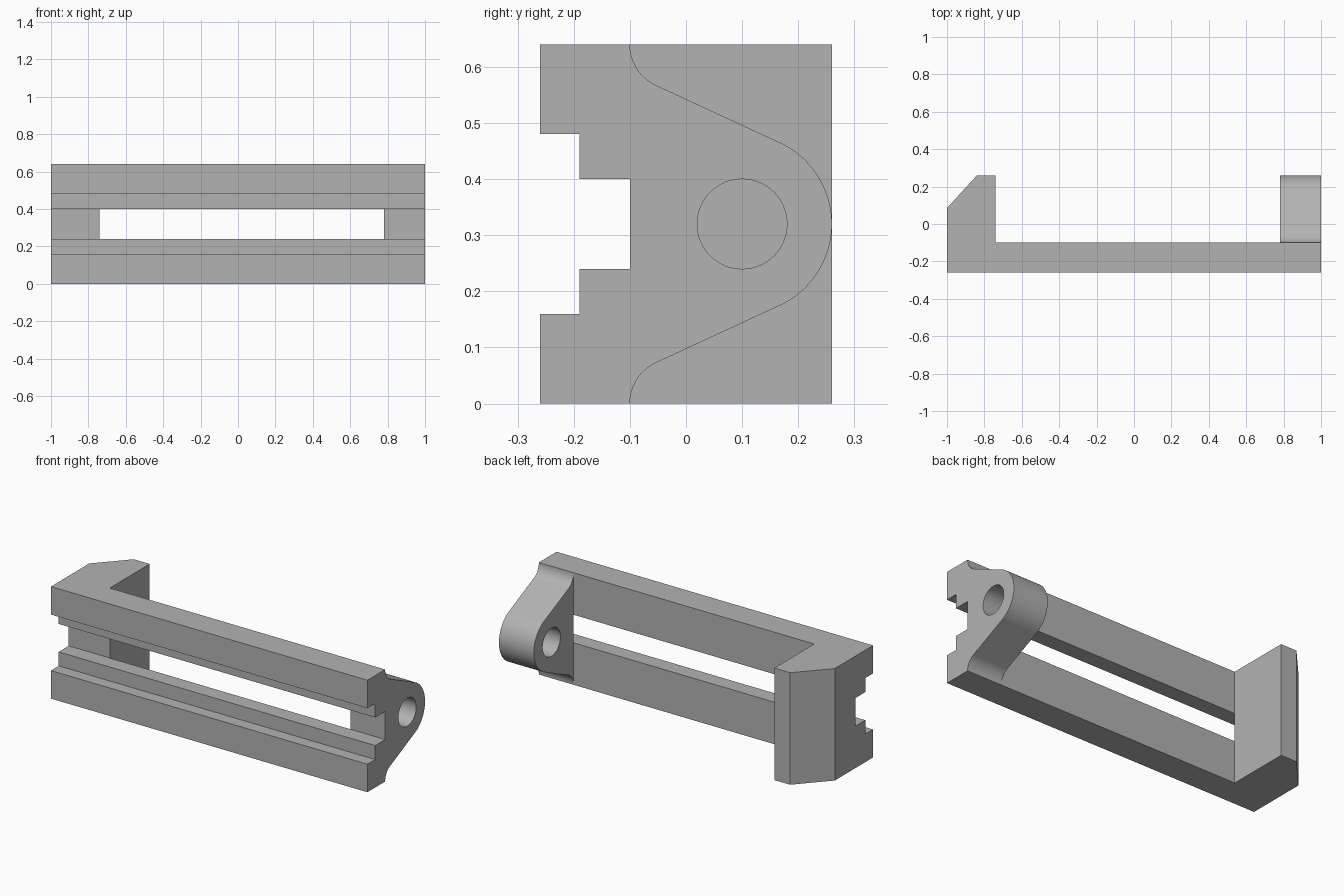
import bpy, bmesh
from math import sin, cos, pi, hypot, acos, atan2, radians
from mathutils import Vector

cube = bpy.data.objects.get("Cube")
if cube:
    bpy.data.objects.remove(cube, do_unlink=True)

grey = bpy.data.materials.new("plain grey")
grey.use_nodes = True
colour = (0.45, 0.45, 0.45, 1)
grey.diffuse_color = colour
grey.node_tree.nodes["Principled BSDF"].inputs["Base Color"].default_value = colour

HEIGHT = 0.64
MID = HEIGHT / 2
BACK = -0.10          # rear face of the rails


def prism(name, points, offset):
    """Extrude a closed outline of 3D points along an offset."""
    bm = bmesh.new()
    face = bm.faces.new([bm.verts.new(p) for p in points])
    extruded = bmesh.ops.extrude_face_region(bm, geom=[face])["geom"]
    moved = [v for v in extruded if isinstance(v, bmesh.types.BMVert)]
    bmesh.ops.translate(bm, verts=moved, vec=Vector(offset))
    bmesh.ops.recalc_face_normals(bm, faces=bm.faces)
    mesh = bpy.data.meshes.new(name)
    bm.to_mesh(mesh)
    bm.free()
    mesh.materials.append(grey)
    obj = bpy.data.objects.new(name, mesh)
    bpy.context.collection.objects.link(obj)
    return obj


def combine(target, other, operation):
    """Apply a boolean and discard the second object."""
    mod = target.modifiers.new(operation, "BOOLEAN")
    mod.operation = operation
    mod.solver = "EXACT"
    mod.object = other
    bpy.context.view_layer.objects.active = target
    bpy.ops.object.modifier_apply(modifier=mod.name)
    bpy.data.objects.remove(other, do_unlink=True)


def arc(cy, cz, r, start, end, steps):
    return [(cy + r * cos(start + (end - start) * i / steps),
             cz + r * sin(start + (end - start) * i / steps))
            for i in range(steps + 1)]


def flip(profile):
    return [(y, HEIGHT - z) for y, z in profile]


# Stepped rails, mirrored about mid height
rail = [(-0.26, 0), (BACK, 0), (BACK, 0.24), (-0.19, 0.24), (-0.19, 0.16), (-0.26, 0.16)]
lower_rail, upper_rail = [
    prism(name, [(-1, y, z) for y, z in profile], (2, 0, 0))
    for name, profile in (("lower_rail", rail), ("upper_rail", flip(rail)))]

# Chamfered end block
plan = [(-1, BACK), (-1, 0.085), (-0.84, 0.26), (-0.74, 0.26), (-0.74, BACK)]
body = prism("clamp_frame", [(x, y, 0) for x, y in plan], (0, 0, HEIGHT))

# Hinge lug: round nose, straight flanks tangent to concave fillets
NOSE_Y, NOSE_R, FILLET_R = 0.10, 0.16, 0.08
dy, dz = NOSE_Y - (BACK + FILLET_R), MID
tilt = acos((NOSE_R + FILLET_R) / hypot(dy, dz)) - atan2(dy, dz)
normal = pi / 2 - tilt
fillet = arc(BACK + FILLET_R, HEIGHT, FILLET_R, pi, pi + normal, 16)
nose = arc(NOSE_Y, MID, NOSE_R, normal, -normal, 48)
outline = fillet + nose + flip(fillet)[::-1]
lug = prism("hinge_lug", [(0.78, y, z) for y, z in outline], (0.22, 0, 0))

# Pin hole through the lug
circle = arc(NOSE_Y, MID, 0.08, 0, 2 * pi, 64)[:-1]
hole = prism("pin_hole_cutter", [(0.7, y, z) for y, z in circle], (0.4, 0, 0))
combine(lug, hole, "DIFFERENCE")

# Join into one solid casting
for part in (lower_rail, upper_rail, lug):
    combine(body, part, "UNION")

bpy.ops.object.select_all(action="DESELECT")
body.select_set(True)
bpy.context.view_layer.objects.active = body
bpy.ops.object.shade_smooth_by_angle(angle=radians(20))
